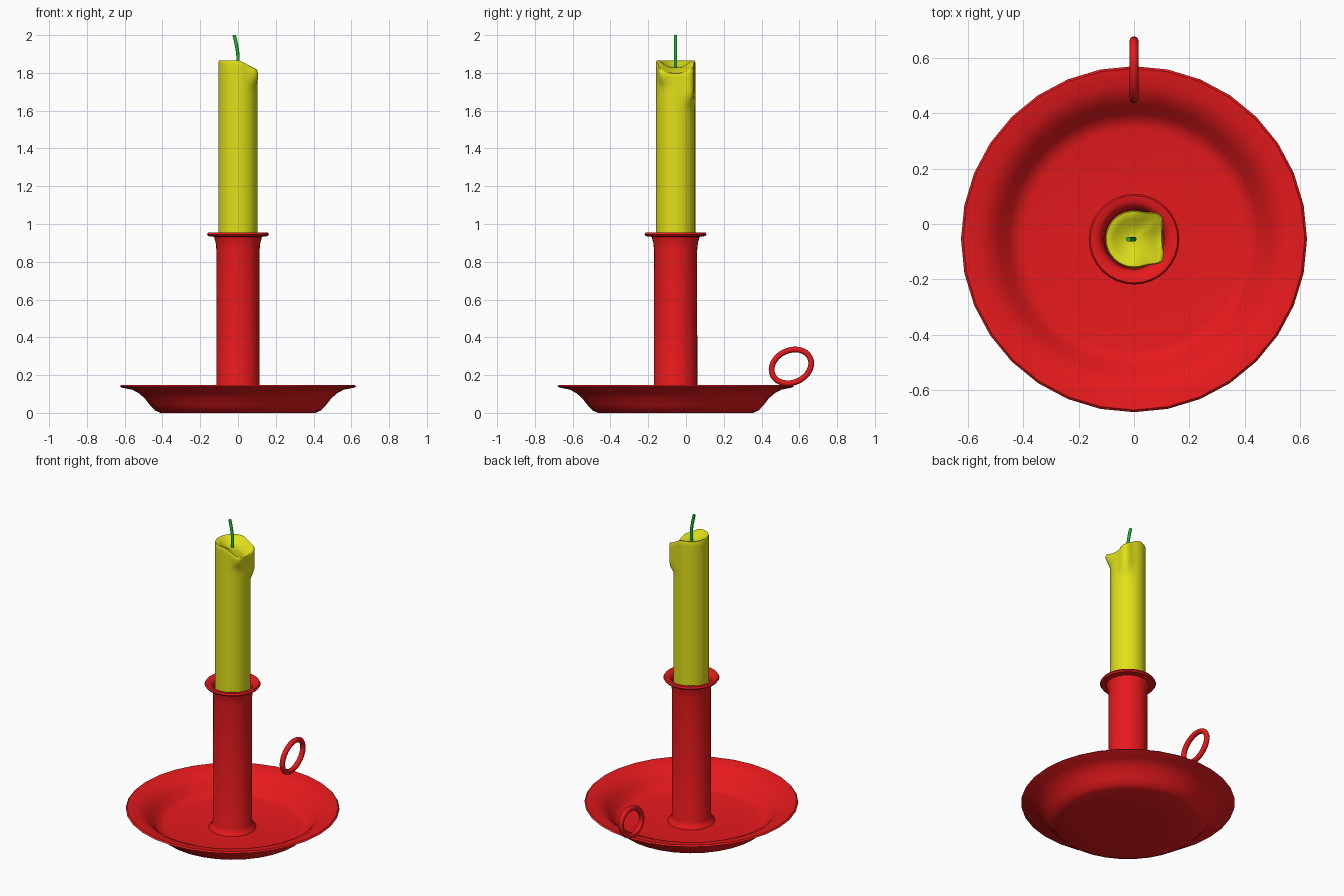
import bpy, bmesh
from math import sin, cos, pi, radians, exp

if "Cube" in bpy.data.objects:
    bpy.data.objects.remove(bpy.data.objects["Cube"])

CY = -0.055   # y of the shared axis


def material(name, rgb):
    m = bpy.data.materials.new(name)
    m.diffuse_color = (*rgb, 1)
    m.use_nodes = True
    m.node_tree.nodes["Principled BSDF"].inputs["Base Color"].default_value = m.diffuse_color
    return m


RED = material("red_enamel", (0.8, 0.01, 0.012))
YELLOW = material("yellow_wax", (0.75, 0.75, 0.01))
GREEN = material("green_wick", (0.01, 0.5, 0.02))


def finish(obj, mat, angle=40):
    obj.data.materials.clear()
    obj.data.materials.append(mat)
    bpy.ops.object.select_all(action='DESELECT')
    obj.select_set(True)
    bpy.context.view_layer.objects.active = obj
    if obj.type == 'CURVE':
        bpy.ops.object.convert(target='MESH')
    bpy.ops.object.shade_smooth_by_angle(angle=radians(angle))


def rings_mesh(name, count, segs, point, mat, angle=40):
    """Skin rings given by point(ring, angle) and cap both ends."""
    bm = bmesh.new()
    rings = [[bm.verts.new(point(i, 2 * pi * s / segs)) for s in range(segs)]
             for i in range(count)]
    for a, b in zip(rings, rings[1:]):
        for s in range(segs):
            t = (s + 1) % segs
            bm.faces.new((a[s], a[t], b[t], b[s]))
    bm.faces.new(rings[0][::-1])
    bm.faces.new(rings[-1])
    bmesh.ops.recalc_face_normals(bm, faces=bm.faces)
    me = bpy.data.meshes.new(name)
    bm.to_mesh(me)
    bm.free()
    obj = bpy.data.objects.new(name, me)
    bpy.context.collection.objects.link(obj)
    obj.location.y = CY
    finish(obj, mat, angle)


def lathe(name, prof, mat, segs=32):
    rings_mesh(name, len(prof), segs,
               lambda i, a: (prof[i][0] * cos(a), prof[i][0] * sin(a), prof[i][1]), mat)


def tube(name, pts, radius, mat, cyclic=False):
    cu = bpy.data.curves.new(name, 'CURVE')
    cu.dimensions = '3D'
    cu.bevel_depth = radius
    cu.bevel_resolution = 3
    cu.use_fill_caps = True
    sp = cu.splines.new('POLY')
    sp.points.add(len(pts) - 1)
    for p, co in zip(sp.points, pts):
        p.co = (*co, 1)
    sp.use_cyclic_u = cyclic
    obj = bpy.data.objects.new(name, cu)
    bpy.context.collection.objects.link(obj)
    finish(obj, mat)


# Dish with flared rim
lathe("dish", [(0.2, 0.0), (0.41, 0.0), (0.44, 0.013), (0.465, 0.04), (0.495, 0.078),
               (0.525, 0.104), (0.56, 0.123), (0.615, 0.134), (0.626, 0.14),
               (0.618, 0.148), (0.56, 0.14), (0.52, 0.121), (0.487, 0.09),
               (0.455, 0.05), (0.43, 0.029), (0.40, 0.022), (0.1, 0.022)], RED)

# Stem with a flange and shallow candle socket
lathe("stem", [(0.14, 0.015), (0.138, 0.024), (0.124, 0.035), (0.115, 0.06),
               (0.114, 0.86), (0.118, 0.9), (0.127, 0.932), (0.158, 0.936),
               (0.164, 0.945), (0.158, 0.955), (0.135, 0.953), (0.118, 0.94),
               (0.109, 0.91), (0.106, 0.87), (0.05, 0.87)], RED)

# Candle: plain shaft, slanted melted top, two drips toward +x
R = 0.104
WALL = [0, 0.7, 0.75, 0.8, 0.835, 0.865, 0.895, 0.92, 0.945, 0.97, 0.988]
POOL = [(0.96, 0.0), (0.88, 0.003), (0.7, 0.3), (0.45, 0.75), (0.2, 1.0)]
DRIPS = [(42, 1.62), (-37, 1.72)]


def lip(a):
    return 1.866 - 0.07 * max(0, cos(a)) ** 1.5


def candle_point(i, a):
    if i < len(WALL):
        z = 0.88 + WALL[i] * (lip(a) - 0.88)
        r = R
        for ang, low in DRIPS:
            d = (a - radians(ang) + pi) % (2 * pi) - pi
            t = max(0, min(1, (z - low) / 0.07))
            r += 0.027 * exp(-(d / 0.3) ** 2) * t * t * (3 - 2 * t)
        x = min(r * cos(a), 0.107)
        return (x, r * sin(a), z)
    f, t = POOL[i - len(WALL)]
    x, y, _ = candle_point(len(WALL) - 1, a)
    return (x * f, y * f, lip(a) * (1 - t) + 1.828 * t)


rings_mesh("candle", len(WALL) + len(POOL), 48, candle_point, YELLOW, 60)

# Wick, bending toward -x
tube("wick", [(0, CY, 1.81), (0, CY, 1.89), (-0.004, CY, 1.925),
              (-0.012, CY, 1.965), (-0.02, CY, 2.0)], 0.009, GREEN)

# Oval finger ring on the back of the rim
T = radians(25)
oval = [(0.109 * cos(a), 0.085 * sin(a)) for a in (2 * pi * k / 32 for k in range(32))]
tube("finger_ring", [(0, 0.558 + u * cos(T) - v * sin(T), 0.246 + u * sin(T) + v * cos(T))
                     for u, v in oval], 0.016, RED, True)
